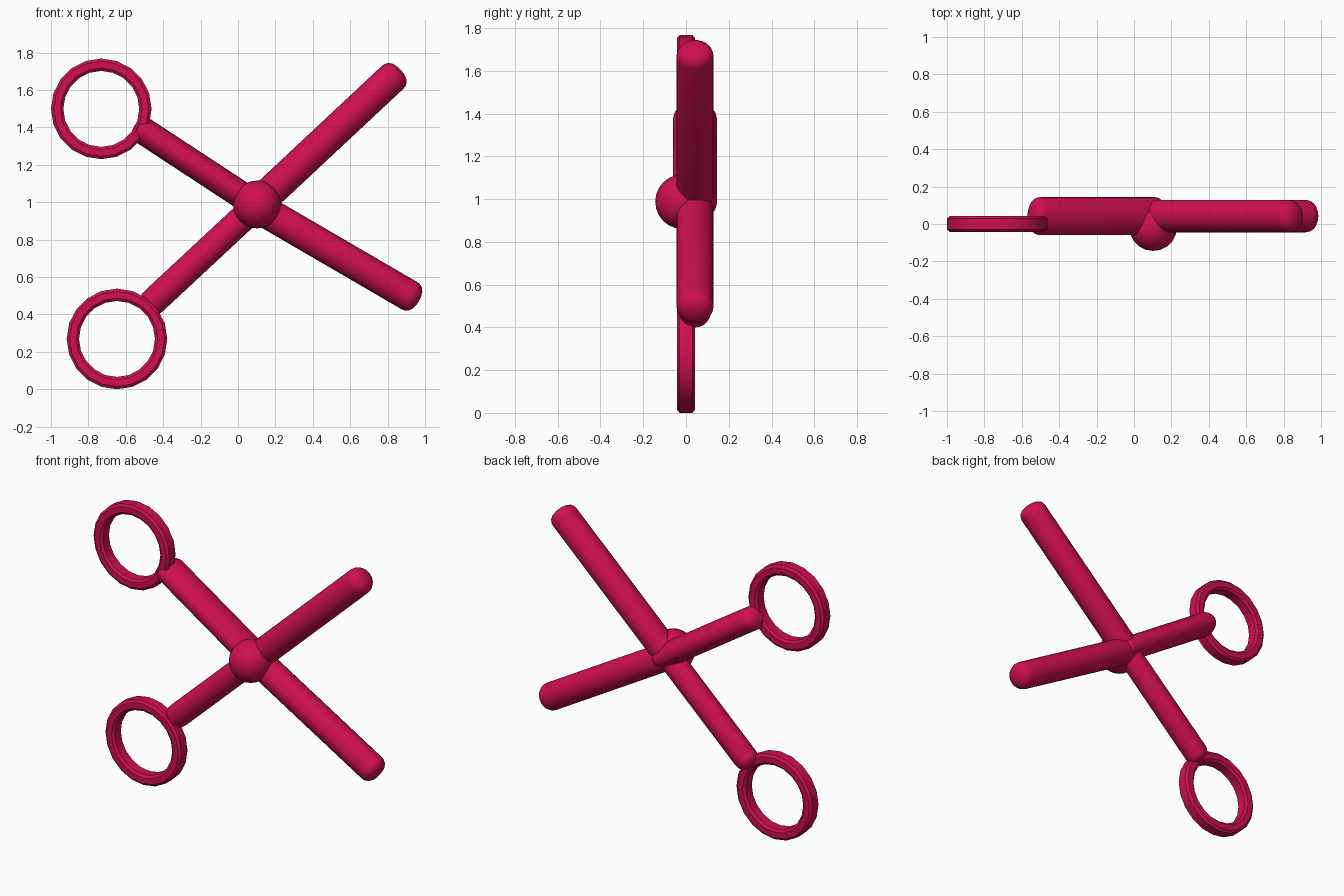
import bpy, bmesh, math
from mathutils import Vector

if "Cube" in bpy.data.objects:
    bpy.data.objects.remove(bpy.data.objects["Cube"])

crimson = bpy.data.materials.new("crimson")
crimson.diffuse_color = (0.63, 0.005, 0.08, 1)
crimson.use_nodes = True
crimson.node_tree.nodes["Principled BSDF"].inputs["Base Color"].default_value = crimson.diffuse_color


def finish(name, bm, angle):
    bmesh.ops.recalc_face_normals(bm, faces=bm.faces)
    me = bpy.data.meshes.new(name)
    bm.to_mesh(me)
    bm.free()
    me.materials.append(crimson)
    ob = bpy.data.objects.new(name, me)
    bpy.context.collection.objects.link(ob)
    bpy.ops.object.select_all(action='DESELECT')
    ob.select_set(True)
    bpy.context.view_layer.objects.active = ob
    bpy.ops.object.shade_smooth_by_angle(angle=math.radians(angle))


def bridge(bm, a, b):
    n = len(a)
    for i in range(n):
        bm.faces.new((a[i], a[(i + 1) % n], b[(i + 1) % n], b[i]))


def rod(name, start, end, r_plane, r_depth, y=0.042, cap=0.06, n=24):
    """Straight rod in the xz plane with shallow domed ends."""
    a, b = Vector((start[0], y, start[1])), Vector((end[0], y, end[1]))
    d = (b - a).normalized()
    v = Vector((0, 1, 0))
    w = d.cross(v)
    length = (b - a).length
    dome = [(0.3, 0.03), (0.62, 0.15), (0.85, 0.38), (0.97, 0.7), (1, 1)]
    prof = [(r, t * cap) for r, t in dome]
    prof += [(r, length - t * cap) for r, t in reversed(dome)]
    bm = bmesh.new()
    rings = []
    for r, t in prof:
        rings.append([bm.verts.new(a + d * t
                      + w * (r * r_plane * math.cos(math.tau * i / n))
                      + v * (r * r_depth * math.sin(math.tau * i / n))) for i in range(n)])
    for p, q in zip(rings, rings[1:]):
        bridge(bm, p, q)
    for ring, tip in ((rings[0], a), (rings[-1], b)):
        t = bm.verts.new(tip)
        for i in range(n):
            bm.faces.new((ring[i], ring[(i + 1) % n], t))
    finish(name, bm, 40)


def finger_ring(name, cx, cz, n=20, mid=0.236):
    """Chamfered section swept round a circle facing the front."""
    sec = [(-.033, -.03), (-.018, -.042), (.018, -.042), (.033, -.03),
           (.033, .03), (.018, .042), (-.018, .042), (-.033, .03)]
    bm = bmesh.new()
    loops = []
    for i in range(n):
        t = math.tau * i / n
        loops.append([bm.verts.new((cx + (mid + r) * math.cos(t), y,
                                    cz + (mid + r) * math.sin(t))) for r, y in sec])
    for i in range(n):
        bridge(bm, loops[i], loops[(i + 1) % n])
    finish(name, bm, 30)


# finger loops
finger_ring("upper_finger_ring", -0.731, 1.499)
finger_ring("lower_finger_ring", -0.647, 0.269)

# handle shanks
rod("upper_handle", (-0.552, 1.412), (0.16, 0.945), 0.073, 0.102)
rod("lower_handle", (-0.495, 0.43), (0.13, 1.012), 0.073, 0.073)

# blades
rod("upper_blade", (0.06, 0.95), (0.87, 1.708), 0.084, 0.087)
rod("lower_blade", (0.05, 1.005), (0.967, 0.471), 0.084, 0.087)

# pivot ball
bm = bmesh.new()
bmesh.ops.create_uvsphere(bm, u_segments=20, v_segments=12, radius=0.128)
bmesh.ops.translate(bm, verts=bm.verts, vec=(0.102, -0.016, 0.988))
finish("pivot_ball", bm, 40)
